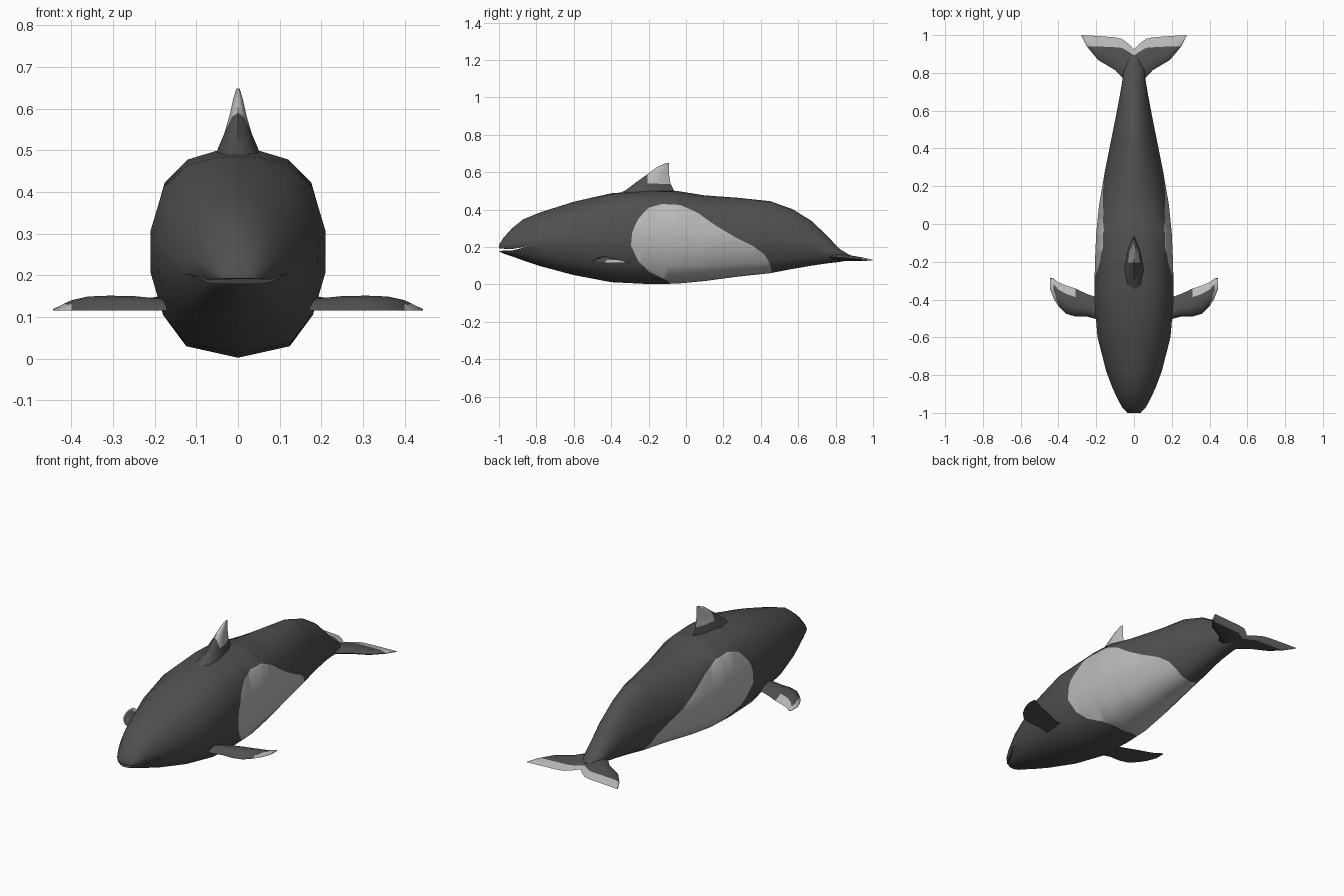
import bpy, bmesh, math
from mathutils import Vector
from mathutils.geometry import intersect_point_line

if "Cube" in bpy.data.objects:
    bpy.data.objects.remove(bpy.data.objects["Cube"])


def colour(name, v):
    m = bpy.data.materials.new(name)
    m.diffuse_color = (v, v, v, 1)
    m.use_nodes = True
    m.node_tree.nodes["Principled BSDF"].inputs["Base Color"].default_value = m.diffuse_color
    return m


DARK = colour("dark grey skin", 0.08)
PALE = colour("pale grey marking", 0.5)


def loft(name, rings):
    """Skin a list of equal-length rings and cap both ends."""
    bm = bmesh.new()
    rows = [[bm.verts.new(p) for p in r] for r in rings]
    n = len(rows[0])
    for a, b in zip(rows, rows[1:]):
        for i in range(n):
            j = (i + 1) % n
            bm.faces.new((a[i], a[j], b[j], b[i]))
    bm.faces.new(rows[0])
    bm.faces.new(rows[-1])
    bmesh.ops.recalc_face_normals(bm, faces=bm.faces)
    me = bpy.data.meshes.new(name)
    bm.to_mesh(me)
    bm.free()
    ob = bpy.data.objects.new(name, me)
    bpy.context.collection.objects.link(ob)
    me.materials.append(DARK)
    me.materials.append(PALE)
    return ob


def select(ob):
    bpy.ops.object.select_all(action='DESELECT')
    ob.select_set(True)
    bpy.context.view_layer.objects.active = ob


def mark(ob, f, angle=50):
    """Cut the surface where f = 0, colour the f > 0 side pale, then smooth."""
    bm = bmesh.new()
    bm.from_mesh(ob.data)
    cuts = []
    for e in list(bm.edges):
        a, b = e.verts
        p, q = a.co.copy(), b.co.copy()
        if (f(p) > 0) != (f(q) > 0):
            lo, hi, s = 0.0, 1.0, f(p) > 0
            for _ in range(16):
                mid = (lo + hi) / 2
                if (f(p.lerp(q, mid)) > 0) == s:
                    lo = mid
                else:
                    hi = mid
            cuts.append(bmesh.utils.edge_split(e, a, min(max(lo, .002), .998))[1])
    bmesh.ops.connect_verts(bm, verts=cuts)
    for face in bm.faces:
        face.material_index = int(f(face.calc_center_median()) > 0)
    bm.to_mesh(ob.data)
    bm.free()
    select(ob)
    bpy.ops.object.shade_smooth_by_angle(angle=math.radians(angle))


def lerp_table(table, x):
    for (x0, y0), (x1, y1) in zip(table, table[1:]):
        if x <= x1:
            return y0 + (y1 - y0) * max(0, x - x0) / (x1 - x0)
    return table[-1][1]


# Body: y, half width, bottom z, top z
STATIONS = [
    (-1.0, .035, .178, .212), (-.975, .06, .165, .25), (-.93, .085, .15, .30),
    (-.87, .113, .128, .348), (-.78, .147, .098, .385), (-.6, .193, .05, .442),
    (-.4, .21, .012, .487), (-.2, .207, .002, .503), (-.05, .2, .004, .5),
    (.1, .185, .018, .476), (.28, .154, .042, .463), (.45, .12, .06, .445),
    (.57, .096, .083, .402), (.67, .077, .1, .34), (.75, .063, .112, .265),
    (.82, .055, .12, .19), (.88, .03, .13, .155)]
ROUND = [(0, 1), (.26, .99), (.58, .95), (.85, .84), (1, .62), (1, .41),
         (.86, .2), (.6, .055), (0, 0)]
OVAL = [(0, 1), (.26, .97), (.55, .89), (.82, .74), (1, .5), (.97, .36),
        (.78, .16), (.45, .04), (0, 0)]


def body_ring(y, w, lo, hi):
    k = min(1, max(0, (y + .05) / .4, (-.45 - y) / .35))
    half = [((1 - k) * a[0] + k * b[0], (1 - k) * a[1] + k * b[1])
            for a, b in zip(ROUND, OVAL)]
    full = half + [(-u, v) for u, v in half[-2:0:-1]]
    return [(u * w, y, lo + v * (hi - lo)) for u, v in full]


body = loft("body", [body_ring(*s) for s in STATIONS])

# Mouth slit carved through the snout
SLIT = [(-1.03, .179), (-1.03, .193), (-.93, .189), (-.835, .206), (-.93, .181)]
cutter = loft("mouth_cutter", [[(x, y, z) for y, z in SLIT] for x in (-.3, .3)])
cutter.hide_render = True
select(body)
mod = body.modifiers.new("mouth", 'BOOLEAN')
mod.operation = 'DIFFERENCE'
mod.solver = 'EXACT'
mod.object = cutter
bpy.ops.object.modifier_apply(modifier=mod.name)
bpy.data.objects.remove(cutter)

# Flank and belly patch outline (y, z)
PATCH = [Vector(p) for p in [
    (-.3, .22), (-.285, .29), (-.25, .36), (-.2, .41), (-.13, .43), (-.03, .425),
    (.06, .385), (.15, .32), (.25, .26), (.36, .205), (.42, .16), (.45, .11),
    (.46, .05), (.46, -.1), (-.06, -.1), (-.09, .015), (-.14, .04), (-.2, .07),
    (-.26, .13)]]


def in_patch(p):
    q, inside, best = Vector((p.y, p.z)), False, 9
    for a, b in zip(PATCH, PATCH[1:] + PATCH[:1]):
        c, t = intersect_point_line(q, a, b)
        c = a.lerp(b, min(1, max(0, t)))
        best = min(best, (q - Vector(c[:2])).length)
        if (a.y > q.y) != (b.y > q.y) and q.x < a.x + (q.y - a.y) * (b.x - a.x) / (b.y - a.y):
            inside = not inside
    return best if inside else -best


# Extra rings so the patch edge follows its curve
bm = bmesh.new()
bm.from_mesh(body.data)
for i in range(26):
    y = -.32 + i * .032
    bmesh.ops.bisect_plane(bm, geom=bm.verts[:] + bm.edges[:] + bm.faces[:],
                           plane_co=(0, y, 0), plane_no=(0, 1, 0), dist=1e-4)
bm.to_mesh(body.data)
bm.free()
mark(body, in_patch)

# Lens-shaped fin section: chord fraction, thickness fraction
LENS = [(0, 0), (.1, .65), (.35, 1), (.7, .65), (1, 0),
        (.7, -.65), (.35, -1), (.1, -.65)]

# Dorsal fin: z, front y, rear y, half thickness
FIN = [(.455, -.42, -.03, .062), (.505, -.32, -.065, .048), (.54, -.275, -.083, .033),
       (.585, -.212, -.09, .02), (.625, -.158, -.09, .011), (.648, -.11, -.092, .004)]
fin = loft("dorsal_fin", [[(v * h, a + u * (b - a), z) for u, v in LENS]
                          for z, a, b, h in FIN])
mark(fin, lambda p: min(p.z - .538, p.y + .205))

# Flippers: x, leading y, trailing y, top z (flat underside)
FLIPPER = [(.12, -.51, -.38, .143), (.2, -.503, -.388, .145), (.25, -.49, -.37, .15),
           (.31, -.49, -.342, .151), (.36, -.475, -.325, .149), (.4, -.435, -.309, .14),
           (.425, -.395, -.289, .128), (.444, -.345, -.285, .119)]
BASE = .115
EDGE = [(.2, -.37), (.27, -.375), (.31, -.362), (.4, -.34), (.45, -.325)]
for name, s in (("right_flipper", 1), ("left_flipper", -1)):
    flipper = loft(name, [[(s * x, a + u * (b - a), BASE + max(v, 0) * (t - BASE))
                           for u, v in LENS] for x, a, b, t in FLIPPER])

    def rim(p):
        x = abs(p.x)
        outer = x - .405 - .25 * (p.y + .42)
        return min(p.z - BASE - .001, max(p.y - lerp_table(EDGE, x), outer))
    mark(flipper, rim)

# Tail flukes: x, leading y, trailing y, half thickness
FLUKE = [(0, .74, .925, .02), (.03, .75, .955, .019), (.063, .775, .98, .018),
         (.1, .815, .988, .016), (.19, .868, .995, .012), (.25, .94, .999, .006),
         (.277, .992, 1.0, .002)]
spans = [(-x, a, b, h) for x, a, b, h in FLUKE[:0:-1]] + FLUKE
BAND = [(0, .893), (.06, .932), (.15, .94), (.28, .94)]


def fluke_point(x, y, off):
    return (x, y, .142 - .08 * (y - .85) + off)


flukes = loft("tail_flukes", [[fluke_point(x, a + u * (b - a), v * h) for u, v in LENS]
                              for x, a, b, h in spans])
mark(flukes, lambda p: p.y - lerp_table(BAND, abs(p.x)))
